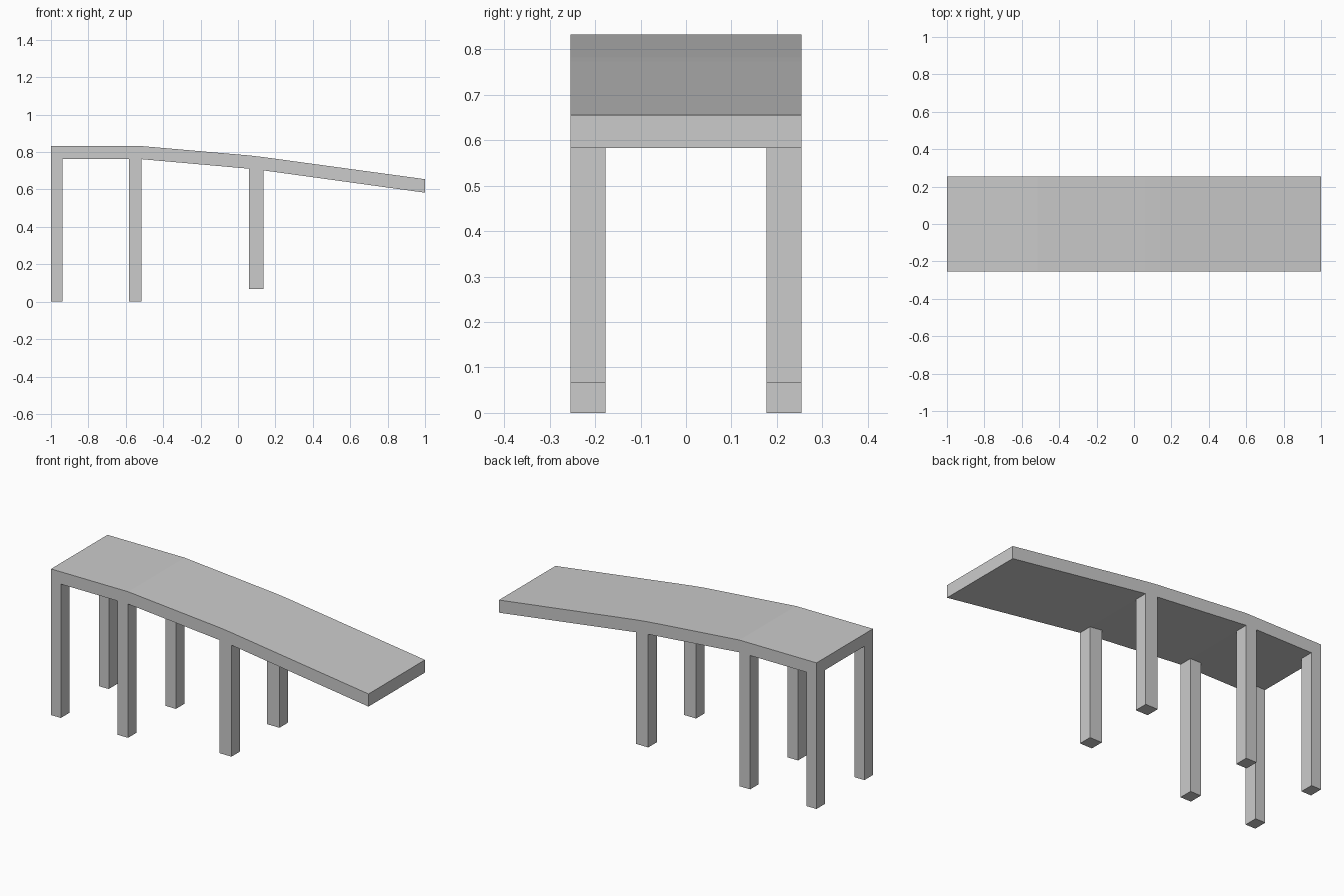
import bpy, bmesh

if "Cube" in bpy.data.objects:
    bpy.data.objects.remove(bpy.data.objects["Cube"])

# Deck stations along the length: (x, top z, underside z)
STATIONS = [(-1.0, 0.832, 0.762), (-0.938, 0.832, 0.762),
            (-0.582, 0.832, 0.762), (-0.515, 0.832, 0.762),
            (0.06, 0.782, 0.711), (0.137, 0.773, 0.702),
            (1.0, 0.655, 0.583)]
ROWS = [-0.254, -0.177, 0.177, 0.254]
# Station index where each leg pair starts, and its foot height
LEGS = {0: 0.0, 2: 0.0, 4: 0.067}

bm = bmesh.new()


def grid(level):
    return [[bm.verts.new((s[0], y, s[level])) for y in ROWS] for s in STATIONS]


# Bent deck: top and underside grids
top, under = grid(1), grid(2)
nx, ny = len(STATIONS), len(ROWS)
feet = []
for i in range(nx - 1):
    for j in range(ny - 1):
        quad = [(i, j), (i + 1, j), (i + 1, j + 1), (i, j + 1)]
        bm.faces.new([top[a][b] for a, b in quad])
        face = bm.faces.new([under[a][b] for a, b in reversed(quad)])
        if i in LEGS and j in (0, ny - 2):
            feet.append((face, LEGS[i]))

# Deck rim
rim = ([(i, 0) for i in range(nx)] + [(nx - 1, j) for j in range(1, ny)]
       + [(i, ny - 1) for i in range(nx - 2, -1, -1)]
       + [(0, j) for j in range(ny - 2, 0, -1)])
for (a, b), (c, d) in zip(rim, rim[1:] + rim[:1]):
    bm.faces.new((under[a][b], under[c][d], top[c][d], top[a][b]))

# Legs pulled down from the underside to flat feet
for face, z in feet:
    foot = bmesh.ops.extrude_discrete_faces(bm, faces=[face])["faces"][0]
    for v in foot.verts:
        v.co.z = z
bmesh.ops.remove_doubles(bm, verts=bm.verts, dist=1e-5)
bmesh.ops.recalc_face_normals(bm, faces=bm.faces)

mesh = bpy.data.meshes.new("sloped_deck_with_legs")
bm.to_mesh(mesh)
bm.free()
bpy.context.collection.objects.link(
    bpy.data.objects.new("sloped_deck_with_legs", mesh))
